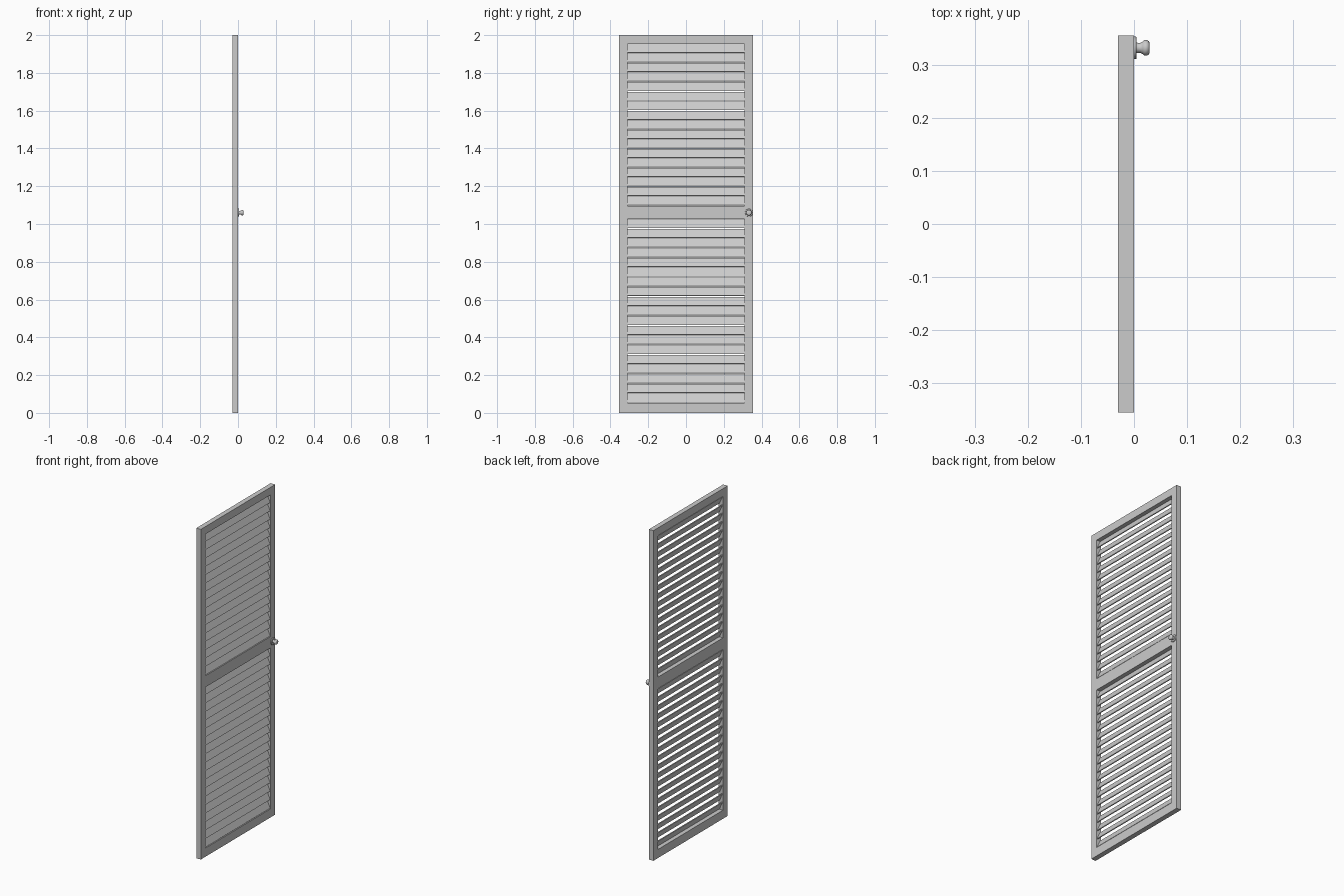
import bpy
import math
from mathutils import Matrix

if "Cube" in bpy.data.objects:
    bpy.data.objects.remove(bpy.data.objects["Cube"])

X_BACK, X_FRONT = -0.03, 0.0      # door thickness
HALF_W, HALF_OPEN = 0.356, 0.311  # outer and opening half widths
LOWER = (0.052, 1.027)            # lower louvre opening (z)
UPPER = (1.096, 1.954)            # upper louvre opening (z)


def box(name, x, y, z):
    bpy.ops.mesh.primitive_cube_add(
        size=1, location=[(a + b) / 2 for a, b in (x, y, z)])
    ob = bpy.context.object
    ob.name = name
    ob.data.transform(Matrix.Diagonal([b - a for a, b in (x, y, z)] + [1]))
    return ob


# Frame: two stiles and three rails
thick = (X_BACK, X_FRONT)
box("left_stile", thick, (-HALF_W, -HALF_OPEN), (0, 2))
box("right_stile", thick, (HALF_OPEN, HALF_W), (0, 2))
for name, z in (("bottom_rail", (0, LOWER[0])),
                ("middle_rail", (LOWER[1], UPPER[0])),
                ("top_rail", (UPPER[1], 2))):
    box(name, thick, (-HALF_OPEN, HALF_OPEN), z)


# Louvres: thin slats, low at the +x face and high at the -x face
def louvres(name, span, count):
    pitch = (span[1] - span[0]) / count
    slat = box(name, (-0.0025, 0.0025), (-HALF_OPEN, HALF_OPEN),
               (-0.025, 0.025))
    slat.data.transform(Matrix.Rotation(math.radians(-25), 4, 'Y'))
    slat.location = (-0.015, 0, span[0] + pitch / 2)
    arr = slat.modifiers.new("repeat", 'ARRAY')
    arr.count = count
    arr.use_relative_offset = False
    arr.use_constant_offset = True
    arr.constant_offset_displace = (0, 0, pitch)


louvres("lower_louvres", LOWER, 19)
louvres("upper_louvres", UPPER, 17)


# Door knob: turned profile of (radius, distance from the door)
def turned(name, profile, centre, sides=32):
    verts, faces = [], []
    for r, x in profile:
        for i in range(sides):
            a = 2 * math.pi * i / sides
            verts.append((x, r * math.cos(a), r * math.sin(a)))
    for k in range(len(profile) - 1):
        for i in range(sides):
            j = (i + 1) % sides
            faces.append((k * sides + i, k * sides + j,
                          (k + 1) * sides + j, (k + 1) * sides + i))
    faces.append(tuple(reversed(range(sides))))
    faces.append(tuple(range(len(verts) - sides, len(verts))))
    mesh = bpy.data.meshes.new(name)
    mesh.from_pydata(verts, [], faces)
    ob = bpy.data.objects.new(name, mesh)
    bpy.context.collection.objects.link(ob)
    ob.location = centre
    bpy.ops.object.select_all(action='DESELECT')
    ob.select_set(True)
    bpy.context.view_layer.objects.active = ob
    bpy.ops.object.shade_smooth_by_angle(angle=math.radians(40))


knob_at = (X_FRONT, 0.333, 1.06)
turned("knob_rosette", [(0.021, 0), (0.021, 0.004), (0.020, 0.005)], knob_at)
turned("knob", [(0.0105, 0.004), (0.0095, 0.007), (0.0095, 0.012),
                (0.0115, 0.016), (0.0145, 0.019), (0.015, 0.022),
                (0.0145, 0.025), (0.0125, 0.028), (0.009, 0.0295)], knob_at)
